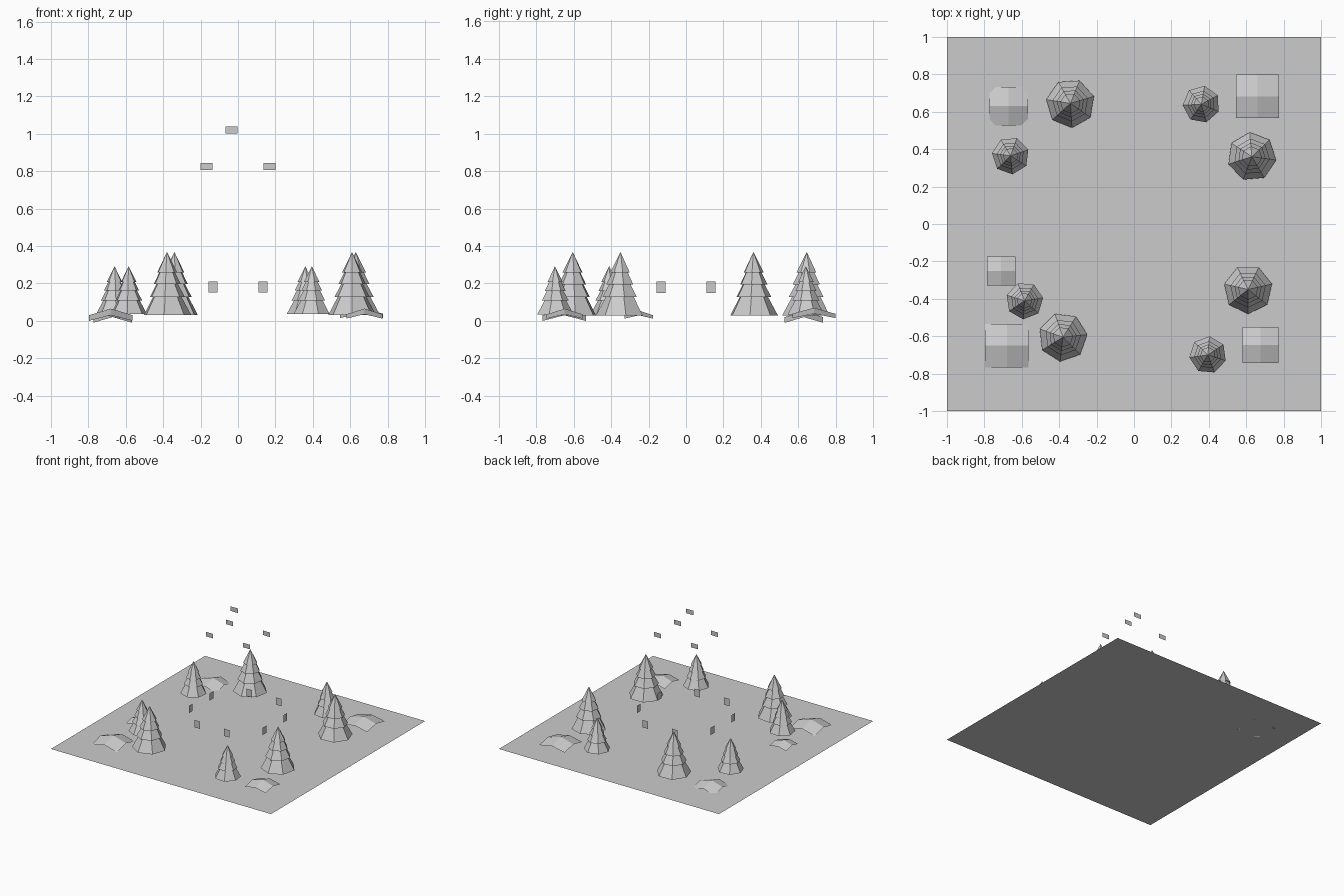
import bpy, bmesh
from math import cos, sin, radians, tau

if "Cube" in bpy.data.objects:
    bpy.data.objects.remove(bpy.data.objects["Cube"])


def add_object(name, bm):
    bmesh.ops.recalc_face_normals(bm, faces=bm.faces)
    mesh = bpy.data.meshes.new(name)
    bm.to_mesh(mesh)
    bm.free()
    obj = bpy.data.objects.new(name, mesh)
    bpy.context.collection.objects.link(obj)
    return obj


# Stepped pine outline: (radius, height) as fractions, base to just below the tip
PINE = [(1, 0), (.57, .31), (.74, .285), (.42, .515), (.57, .49),
        (.30, .70), (.42, .675)]


def pine(name, x, y, radius, z0, z1, phase, sides=7):
    bm = bmesh.new()
    rings = []
    for r, h in PINE:
        rings.append([bm.verts.new((x + radius * r * cos(radians(phase) + tau * i / sides),
                                    y + radius * r * sin(radians(phase) + tau * i / sides),
                                    z0 + (z1 - z0) * h)) for i in range(sides)])
    tip = bm.verts.new((x, y, z1))
    for a, b in zip(rings, rings[1:]):
        for i in range(sides):
            j = (i + 1) % sides
            bm.faces.new((a[i], a[j], b[j], b[i]))
    for i in range(sides):
        bm.faces.new((rings[-1][i], rings[-1][(i + 1) % sides], tip))
    bm.faces.new(rings[0])
    add_object(name, bm)


def snow_mound(name, x, y, half, peak, edge, corner):
    # 2 x 2 quads, highest in the middle and lowest at the corners
    bm = bmesh.new()
    heights = (peak, edge, corner)
    v = [[bm.verts.new((x + i * half, y + j * half, heights[abs(i) + abs(j)]))
          for i in (-1, 0, 1)] for j in (-1, 0, 1)]
    for j in range(2):
        for i in range(2):
            bm.faces.new((v[j][i], v[j][i + 1], v[j + 1][i + 1], v[j + 1][i]))
    add_object(name, bm)


def card(name, x, y, z, w, h, along_y=False):
    # upright floating panel
    bm = bmesh.new()
    dx, dy = (0, w / 2) if along_y else (w / 2, 0)
    bm.faces.new([bm.verts.new((x + s * dx, y + s * dy, z + t * h / 2))
                  for s, t in ((-1, -1), (1, -1), (1, 1), (-1, 1))])
    add_object(name, bm)


# Ground sheet
bm = bmesh.new()
bmesh.ops.create_grid(bm, x_segments=1, y_segments=1, size=1)
add_object("ground_sheet", bm)

# Large and small pines
for x, y, phase in ((-.34, .645, 68), (.63, .36, 95), (.61, -.35, -90), (-.38, -.605, 109)):
    pine("large_pine", x, y, .131, .03, .368, phase)
for x, y, phase in ((.36, .64, 80), (-.66, .365, 70), (-.585, -.41, 60), (.395, -.70, 85)):
    pine("small_pine", x, y, .1, .035, .292, phase)

# Snow mounds
for x, y, half, peak, edge, corner in (
        (-.67, .63, .103, .05, .02, -.01),
        (.66, .683, .115, .07, .038, .015),
        (-.71, -.252, .077, .055, .03, .012),
        (-.68, -.65, .116, .065, .03, 0),
        (.676, -.648, .096, .065, .035, .012)):
    snow_mound("snow_mound", x, y, half, peak, edge, corner)

# Floating panels: lower ring, upper four, top one
for sx in (-1, 1):
    for sy in (-1, 1):
        card("lower_panel", sx * .134, sy * .337, .18, .048, .06)
        card("lower_side_panel", sx * .335, sy * .134, .18, .048, .06, True)
        card("upper_panel", sx * .168, sy * .131, .826, .064, .037)
card("top_panel", -.035, 0, 1.02, .066, .037)
